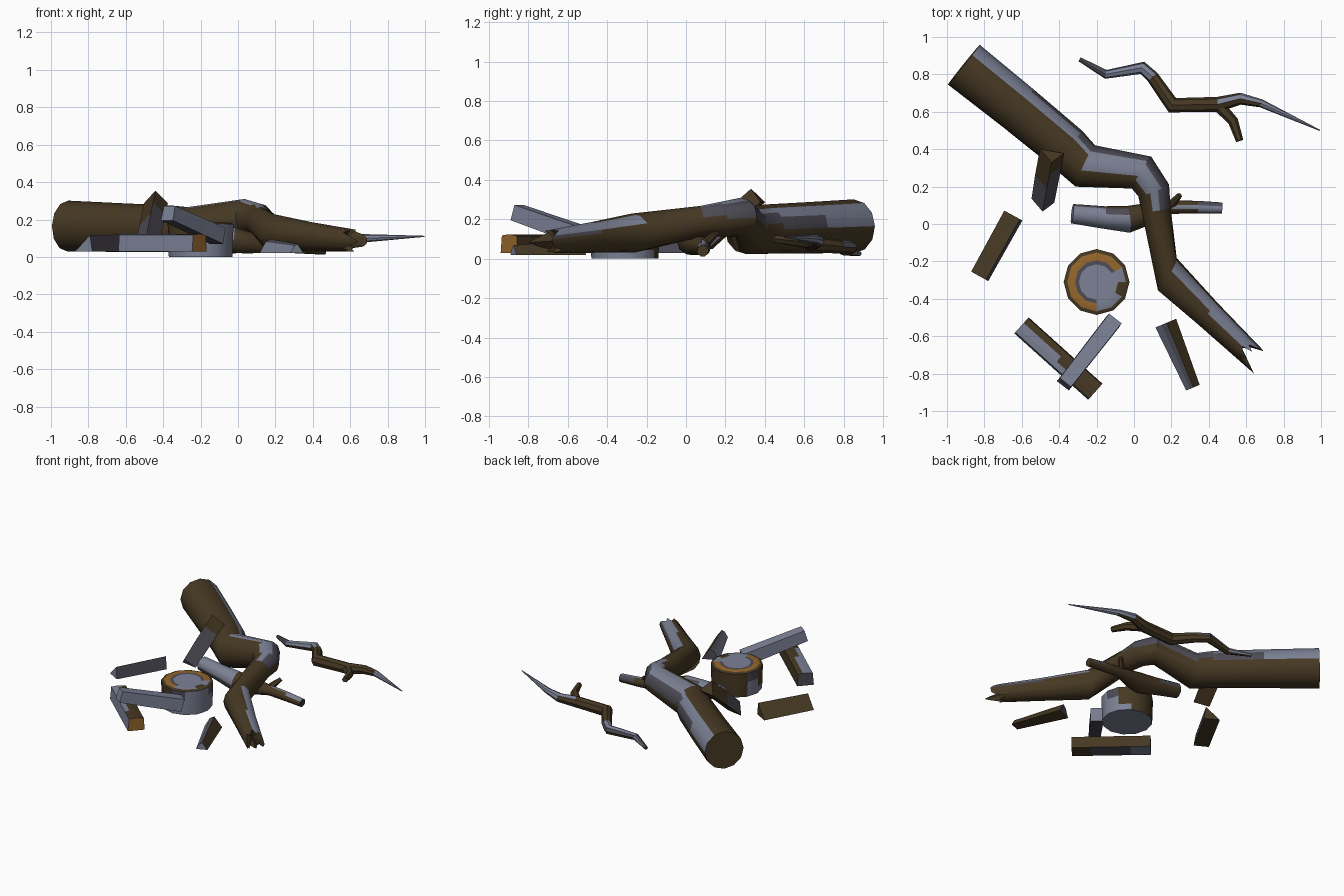
import bpy, bmesh, math
from mathutils import Vector, Matrix

cube = bpy.data.objects.get("Cube")
if cube:
    bpy.data.objects.remove(cube)


def material(name, rgb):
    m = bpy.data.materials.new(name)
    m.use_nodes = True
    m.diffuse_color = (*rgb, 1)
    m.node_tree.nodes["Principled BSDF"].inputs["Base Color"].default_value = (*rgb, 1)
    return m


BARK, SNOW, FROST, CUT = range(4)
MATS = [material("bark brown", (0.062, 0.040, 0.017)),
        material("snow grey", (0.20, 0.22, 0.30)),
        material("frost dark grey", (0.075, 0.07, 0.09)),
        material("cut wood orange", (0.30, 0.135, 0.025))]


def finish(name, bm, smooth):
    bmesh.ops.recalc_face_normals(bm, faces=bm.faces[:])
    me = bpy.data.meshes.new(name)
    bm.to_mesh(me)
    bm.free()
    for m in MATS:
        me.materials.append(m)
    if smooth:
        me.shade_smooth()
        me.set_sharp_from_angle(angle=math.radians(40))
    bpy.context.collection.objects.link(bpy.data.objects.new(name, me))


def circle(n):
    return [(math.cos(i * math.tau / n), math.sin(i * math.tau / n)) for i in range(n)]


def halved(section):
    """Add the midpoint of every edge, so that colours can split a side."""
    out = []
    for i, (a, b) in enumerate(section):
        c, d = section[(i + 1) % len(section)]
        out += [(a, b), ((a + c) / 2, (b + d) / 2)]
    return out


def loft(name, stations, section, paint, caps=(BARK, BARK), jag=None, smooth=True):
    """Sweep a section along stations (x, y, z, scale[, yaw]); paint(segment, side) gives the colour."""
    bm = bmesh.new()
    pts = [Vector(s[:3]) for s in stations]
    rings, n, last = [], len(section), len(pts) - 1
    for k, p in enumerate(pts):
        t = Vector()
        if k > 0:
            t += (p - pts[k - 1]).normalized()
        if k < last:
            t += (pts[k + 1] - p).normalized()
        t.normalize()
        if len(stations[k]) > 4:
            t = Matrix.Rotation(math.radians(stations[k][4]), 3, 'Z') @ t
        right = t.cross(Vector((0, 0, 1))).normalized()
        up = right.cross(t)
        ring = []
        for i, (a, b) in enumerate(section):
            co = p + (right * a + up * b) * stations[k][3]
            if jag and k == last:
                co += t * jag[i]
            ring.append(bm.verts.new(co))
        rings.append(ring)
    for k in range(last):
        for i in range(n):
            j = (i + 1) % n
            f = bm.faces.new((rings[k][i], rings[k][j], rings[k + 1][j], rings[k + 1][i]))
            f.material_index = paint(k, i)
    bm.faces.new(rings[0]).material_index = caps[0]
    if jag:
        # broken end: fan into a recessed centre
        c = bm.verts.new(pts[last] - t * 0.03)
        for i in range(n):
            bm.faces.new((rings[-1][i], rings[-1][(i + 1) % n], c)).material_index = caps[1]
    else:
        bm.faces.new(rings[-1]).material_index = caps[1]
    finish(name, bm, smooth)


def patches(snow, frost={}):
    """Colour rule from the sides covered in each segment."""
    def rule(k, i):
        if i in snow.get(k, ()):
            return SNOW
        return FROST if i in frost.get(k, ()) else BARK
    return rule


# Fallen trunk with a splintered thin end
loft("fallen_trunk",
     [(-.91, .852, .165, .136), (-.62, .62, .157, .13), (-.36, .405, .15, .125),
      (-.26, .31, .145, .122), (.04, .275, .21, .10), (.105, .18, .2, .088),
      (.118, .08, .19, .078), (.178, -.268, .13, .1, 32), (.39, -.475, .108, .078),
      (.59, -.665, .09, .062)],
     halved(circle(12)),
     patches({0: range(8, 12), 1: (8, 9), 2: (8,), 3: range(5, 9), 4: range(4, 8),
              5: (5, 6), 7: (7, 8, 9), 8: range(6, 10)},
             {1: (10, 11), 2: (9, 10), 3: (9, 10, 11), 4: range(8, 12), 5: range(7, 11), 8: (10,)}),
     jag=[.13, .09, .04, 0, .04, 0, -.02, .04, 0, .03, .06, .08]
     + [.08, .08, .06, 0, -.01, .03, 0, -.02, .03, 0, .04, .09])

# Small log under the trunk, with a stub
loft("small_log",
     [(-.33, .055, .13, .052), (-.16, .035, .11, .06), (-.03, .025, .09, .072),
      (.06, .05, .075, .06), (.2, .09, .06, .036), (.34, .09, .05, .034), (.47, .085, .04, .03)],
     circle(10), patches({0: (0, 1, 2, 3), 1: (0, 1, 2), 4: (2,), 5: (1, 2)},
                         {0: (4, 9), 1: (3, 9), 5: (3, 4)}),
     caps=(SNOW, BARK))
loft("small_log_stub", [(.18, .09, .06, .026), (.21, .115, .095, .022), (.245, .155, .13, .014)],
     circle(6), patches({}))

# Thin crooked branch with a fork
loft("thin_branch",
     [(-.29, .88, .025, .012), (-.15, .8, .04, .024), (.045, .835, .055, .034), (.1, .785, .06, .034),
      (.205, .635, .075, .043), (.45, .64, .08, .04), (.57, .67, .09, .032), (.68, .645, .1, .022),
      (.995, .5, .11, .003)],
     circle(8), patches({0: (3, 4), 1: (0, 1, 2), 2: (1, 2), 5: (2,), 6: (2, 3, 4), 7: range(8)},
                        {0: (0, 1, 2), 1: (3,), 2: (3,)}))
loft("branch_fork", [(.45, .635, .08, .033), (.53, .55, .09, .028), (.565, .445, .1, .02)],
     circle(6), patches({}))


# Chopping stump: lathed rings from the base to the cut top
def stump():
    bm = bmesh.new()
    n = 12
    profile = [(.17, 0), (.172, .045), (.174, .11), (.176, .175), (.157, .183), (.115, .183), (.095, .183)]
    rings = []
    for r, z in profile:
        rings.append([bm.verts.new((-.2 + r * a, -.31 + r * b, z)) for a, b in circle(n)])
    base = [BARK, BARK, BARK, BARK, CUT, FROST]
    rules = [patches({0: (5, 6, 7, 8, 9, 10, 11, 0, 1), 1: (5, 9, 10, 11, 0), 2: (10, 11),
                      4: (9, 10, 0), 5: (9, 10, 11, 0)}, {2: (5, 9, 0)})]
    for k in range(len(profile) - 1):
        for i in range(n):
            j = (i + 1) % n
            f = bm.faces.new((rings[k][i], rings[k][j], rings[k + 1][j], rings[k + 1][i]))
            f.material_index = rules[0](k, i) or base[k]
            if k == 4 and i == 11:
                f.material_index = BARK
    for ring in (rings[0], rings[-1]):
        bm.faces.new(ring).material_index = SNOW
    finish("chopping_stump", bm, True)


stump()


# Split firewood
def wood(name, stations, section, sides, caps):
    loft(name, stations, section, lambda k, i: sides[i], caps, smooth=False)


wood("firewood_left", [(-.645, .045, .03, 1), (-.825, -.28, .03, .95)],
     [(.055, 0), (-.04, .09), (-.055, 0)], (BARK, FROST, BARK), (BARK, SNOW))
wood("firewood_leaning", [(-.38, -.865, .195, .9), (-.115, -.525, .07, 1)],
     [(.045, 0), (.042, .09), (-.042, .09), (-.045, 0)],
     (SNOW, SNOW, SNOW, FROST), (SNOW, SNOW))
wood("firewood_right", [(.17, -.53, .02, 1), (.315, -.875, .02, .65)],
     [(.06, 0), (.025, .06), (-.005, .075), (-.06, 0)],
     (SNOW, FROST, BARK, BARK), (FROST, SNOW))
# snow narrows along the top of this one
loft("firewood_lower",
     [(-.6, -.54, .03, 1), (-.5, -.63, .03, 1), (-.4, -.72, .03, 1), (-.3, -.81, .03, 1), (-.205, -.895, .03, 1)],
     [(.06, 0), (.052, .088), (.02, .092), (-.015, .092), (-.05, .085), (-.055, 0)],
     patches({0: (0, 1, 2, 5), 1: (0, 1, 2), 2: (0, 1), 3: (0,)}, {1: (5,), 2: (5,)}),
     (FROST, CUT), smooth=False)
loft("firewood_on_trunk",
     [(-.49, .125, .05, .95), (-.468, .25, .165, 1), (-.455, .32, .225, 1), (-.442, .39, .287, 1)],
     [(.068, 0), (.012, .09), (-.062, 0)],
     patches({}, {0: (0, 1), 1: (0,)}), (SNOW, BARK), smooth=False)
